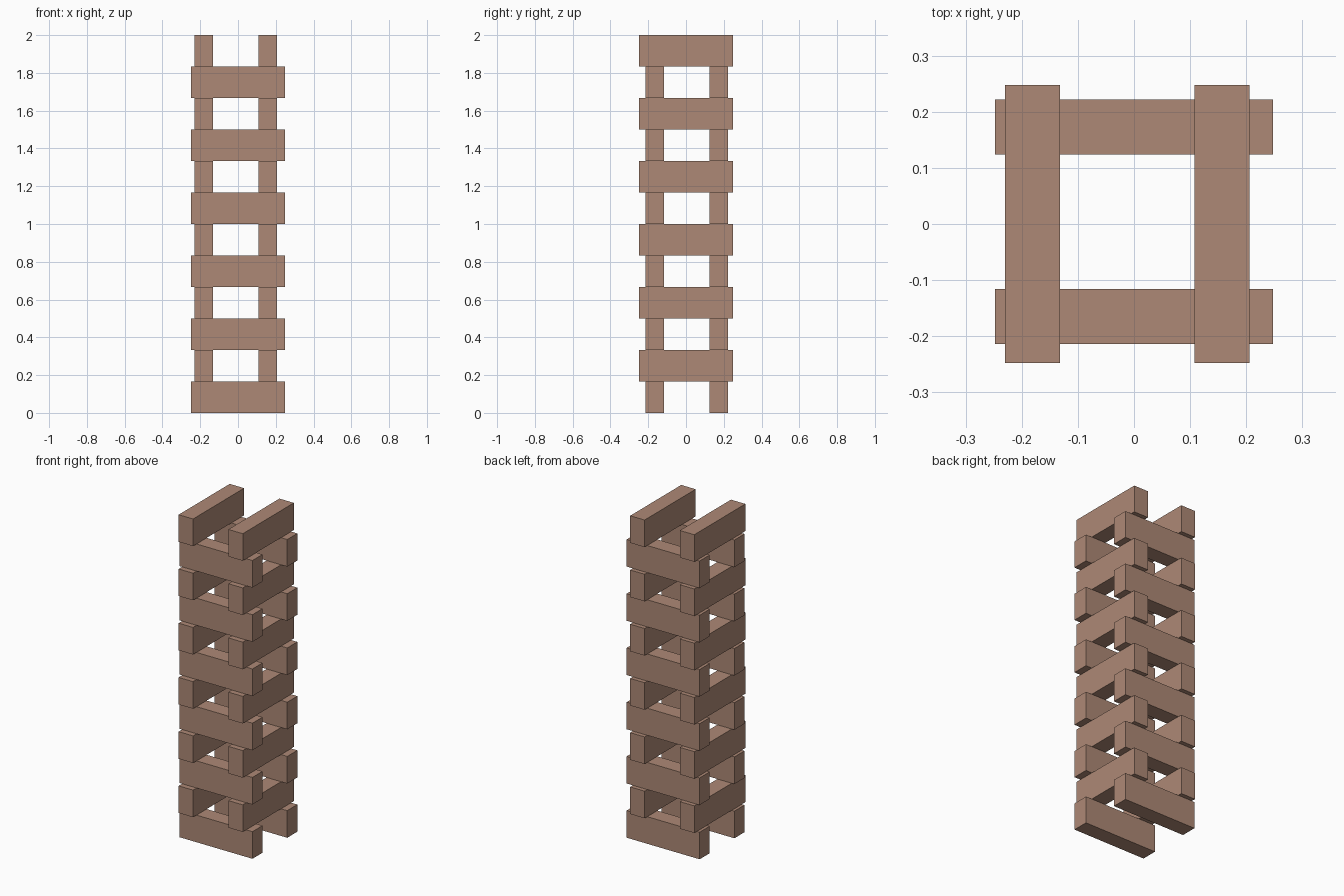
import bpy

if "Cube" in bpy.data.objects:
    bpy.data.objects.remove(bpy.data.objects["Cube"])

LAYERS = 12
H = 2.0 / LAYERS      # layer height
LENGTH = 0.496        # beam length
WIDTH = 0.098         # beam thickness

wood = bpy.data.materials.new("wood")
wood.diffuse_color = (0.42, 0.25, 0.18, 1)
wood.use_nodes = True
wood.node_tree.nodes["Principled BSDF"].inputs["Base Color"].default_value = wood.diffuse_color


def beam(name, centre, size):
    bpy.ops.mesh.primitive_cube_add(size=1, location=centre)
    ob = bpy.context.object
    ob.name = name
    ob.scale = size
    bpy.ops.object.transform_apply(location=False, rotation=False, scale=True)
    ob.data.materials.append(wood)


# Pairs of beams stacked crosswise, bottom pair running left to right
for i in range(LAYERS):
    z = (i + 0.5) * H
    if i % 2 == 0:
        for side, y in (("front", -0.165), ("back", 0.173)):
            beam(f"{side}_beam_{i + 1}", (0, y, z), (LENGTH, WIDTH, H))
    else:
        for side, x in (("left", -0.181), ("right", 0.157)):
            beam(f"{side}_beam_{i + 1}", (x, 0, z), (WIDTH, LENGTH, H))
